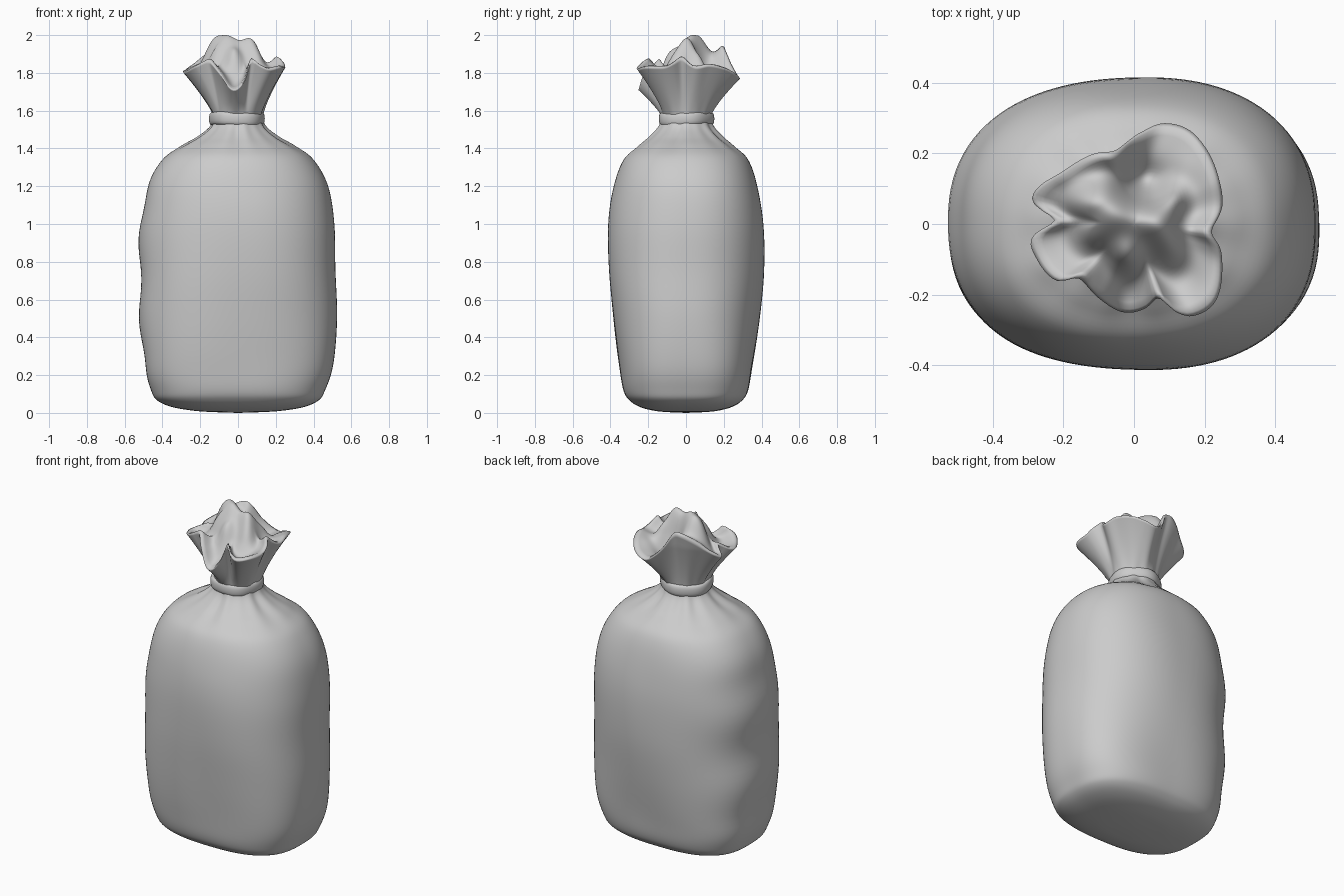
import bpy, bmesh
from math import sin, cos, pi, atan2, hypot, exp

if "Cube" in bpy.data.objects:
    bpy.data.objects.remove(bpy.data.objects["Cube"])

N = 128
ANG = [2 * pi * i / N for i in range(N)]


def catmull(a, b, c, d, t):
    return tuple(0.5 * (2 * q + (r - p) * t + (2 * p - 5 * q + 4 * r - s) * t * t
                        + (3 * q - p - 3 * r + s) * t ** 3) for p, q, r, s in zip(a, b, c, d))


def smooth_path(pts, steps):
    out = []
    for i in range(len(pts) - 1):
        a, d = pts[max(i - 1, 0)], pts[min(i + 2, len(pts) - 1)]
        out += [catmull(a, pts[i], pts[i + 1], d, k / steps) for k in range(steps)]
    return out + [pts[-1]]


def loft(name, rings, start=None, end=None):
    bm = bmesh.new()
    vs = [[bm.verts.new(p) for p in ring] for ring in rings]
    for lo, hi in zip(vs, vs[1:]):
        for i in range(N):
            j = (i + 1) % N
            bm.faces.new((lo[i], lo[j], hi[j], hi[i]))
    for tip, ring in ((start, vs[0]), (end, vs[-1])):
        if tip:
            c = bm.verts.new(tip)
            for i in range(N):
                bm.faces.new((c, ring[i], ring[(i + 1) % N]))
    bmesh.ops.remove_doubles(bm, verts=bm.verts, dist=1e-6)
    bmesh.ops.recalc_face_normals(bm, faces=bm.faces)
    me = bpy.data.meshes.new(name)
    bm.to_mesh(me)
    bm.free()
    me.shade_smooth()
    ob = bpy.data.objects.new(name, me)
    bpy.context.collection.objects.link(ob)
    return ob


def bell(d, s):
    return exp(-(d / s) ** 2)


def pleat(t):
    return 0.5 * sin(9 * t + 0.6) + 0.35 * sin(14 * t + 2) + 0.3 * sin(5 * t)


# Sack body: height, half width, half depth, squareness
profile = [(0.003, .10, .08, 2.4), (0.01, .22, .16, 2.5), (0.03, .345, .24, 2.6), (0.065, .425, .297, 2.8),
           (0.12, .46, .33, 2.8), (0.25, .50, .352, 2.8), (0.5, .522, .387, 2.5), (0.75, .518, .41, 2.4),
           (1.0, .514, .41, 2.35), (1.2, .478, .38, 2.35), (1.34, .40, .33, 2.3), (1.41, .305, .255, 2.2),
           (1.46, .215, .195, 2.1), (1.51, .152, .15, 2), (1.56, .128, .13, 2), (1.6, .13, .13, 2)]
rings = []
for z, a, b, n in smooth_path(profile, 6):
    ring = []
    for t in ANG:
        r = ((abs(cos(t)) / a) ** n + (abs(sin(t)) / b) ** n) ** (-1 / n)
        r *= 1 + 0.055 * pleat(t) * bell(z - 1.475, .07)
        # slack dents in the cloth, strongest on the left side
        mid = min(1, z / .3) * min(1, max(0, (1.4 - z) / .3))
        r += mid * .004 * sin(3 * t + 5 * z)
        r += mid * bell(t - 2.95, .5) * (.009 * sin(15 * z + .6) - .003)
        ring.append((r * cos(t), r * sin(t), z))
    rings.append(ring)
loft("sack_body", rings, start=(0, 0, 0))

# Ruffled mouth: rim outline read in plan, with height
rim = [(.22, -.02, 1.87), (.25, .05, 1.83), (.24, .13, 1.84), (.2, .22, 1.82), (.15, .27, 1.79),
       (.08, .285, 1.77), (.02, .26, 1.81), (-.05, .21, 1.9), (-.11, .2, 1.91), (-.2, .15, 1.87),
       (-.275, .1, 1.82), (-.285, .06, 1.8), (-.225, .01, 1.84), (-.29, -.04, 1.81), (-.275, -.1, 1.81),
       (-.22, -.16, 1.84), (-.155, -.155, 1.86), (-.1, -.21, 1.8), (-.03, -.25, 1.71), (.03, -.24, 1.75),
       (.07, -.21, 1.86), (.12, -.25, 1.84), (.17, -.26, 1.82), (.23, -.22, 1.83), (.25, -.12, 1.83),
       (.245, -.07, 1.85)]
polar = sorted((atan2(y, x) % (2 * pi), hypot(x, y), z) for x, y, z in rim)
shift = lambda p, k: (p[0] + k * 2 * pi, p[1], p[2])
dense = smooth_path([shift(p, -1) for p in polar[-3:]] + polar + [shift(p, 1) for p in polar[:3]], 12)


def rim_at(t):
    for p, q in zip(dense, dense[1:]):
        if p[0] <= t <= q[0]:
            f = (t - p[0]) / max(q[0] - p[0], 1e-6)
            return p[1] + f * (q[1] - p[1]), p[2] + f * (q[2] - p[2])
    return .25, 1.83


# Crumpled inside: broad folds as x, y, height, spread
bumps = [(-.05, .03, .17, .09), (-.16, .08, .13, .07), (-.09, .12, .05, .06), (.07, .01, .13, .07),
         (.03, .12, -.07, .06), (.12, .08, .07, .05), (.11, -.07, .08, .07), (-.02, -.09, .09, .06),
         (-.13, -.04, .06, .06), (.16, -.17, -.03, .06), (.16, .17, .03, .05)]


def inside(x, y):
    return 1.77 + sum(h * bell(hypot(x - bx, y - by), s) for bx, by, h, s in bumps)


edge = [rim_at(t) for t in ANG]
rings = []
for k in range(25):
    f = k / 24
    ring = []
    for t, (r, z) in zip(ANG, edge):
        r0 = .128 + .004 * pleat(t)
        rr = r0 + (r - r0) * f ** 1.25
        ring.append((rr * cos(t), rr * sin(t), 1.56 + (z - 1.56) * f))
    rings.append(ring)
for k in range(1, 25):
    f = 1 - k / 25
    w = min(1, (1 - f) * 1.7)
    w = w * w * (3 - 2 * w)
    ring = []
    for t, (r, z) in zip(ANG, edge):
        x, y = r * f * cos(t), r * f * sin(t)
        ring.append((x, y, z + (inside(x, y) - z) * w + .012 * min(1, k / 2) * (1 - w)))
    rings.append(ring)
tip = (0, 0, inside(0, 0))
# Fit the tallest fold to the full height
top = max(p[2] for ring in rings for p in ring)
fit = lambda p: (p[0], p[1], p[2] if p[2] < 1.85 else 1.85 + (p[2] - 1.85) * .15 / (top - 1.85))
loft("ruffled_mouth", [[fit(p) for p in ring] for ring in rings], end=fit(tip))

# Tie around the neck: a soft flattened cord
rings = []
for k in range(17):
    u = 2 * pi * k / 16
    bulge = .022 * cos(u) + .003 * cos(2 * u + pi)
    rings.append([((.128 + bulge + .003 * sin(5 * t)) * cos(t) - .006,
                   (.128 + bulge + .003 * sin(5 * t)) * sin(t),
                   1.557 + .034 * sin(u) + .004 * sin(2 * t)) for t in ANG])
loft("neck_tie", rings)
